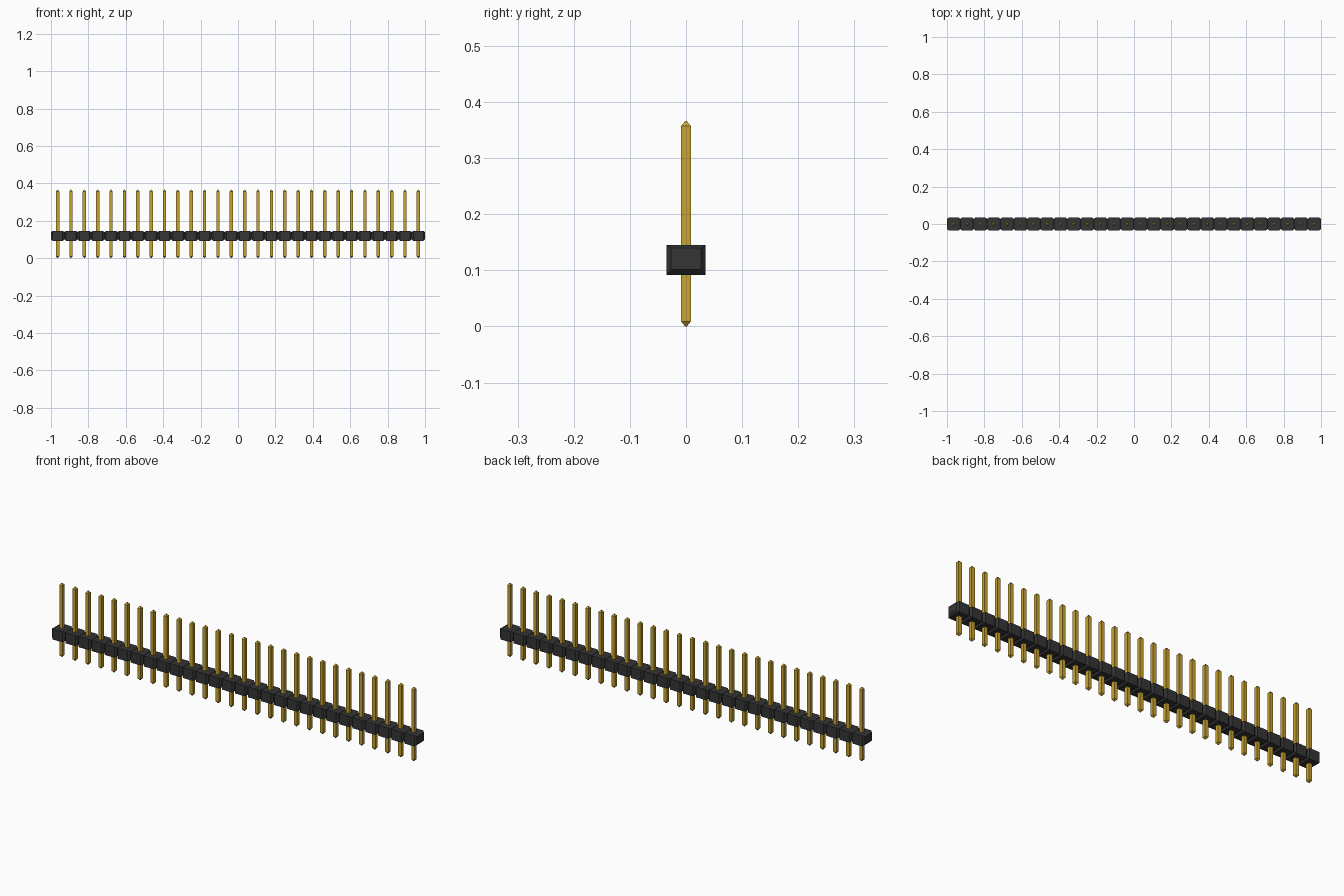
import bpy, bmesh

if "Cube" in bpy.data.objects:
    bpy.data.objects.remove(bpy.data.objects["Cube"], do_unlink=True)

COUNT = 28
PITCH = 2.0 / COUNT


def material(name, rgb):
    m = bpy.data.materials.new(name)
    m.use_nodes = True
    m.diffuse_color = (*rgb, 1)
    m.node_tree.nodes["Principled BSDF"].inputs["Base Color"].default_value = (*rgb, 1)
    return m


def loft(bm, rings):
    """Skin a stack of equal-length point rings and cap both ends."""
    loops = [[bm.verts.new(p) for p in ring] for ring in rings]
    n = len(loops[0])
    for a, b in zip(loops, loops[1:]):
        for i in range(n):
            j = (i + 1) % n
            bm.faces.new((a[i], a[j], b[j], b[i]))
    bm.faces.new(loops[0][::-1])
    bm.faces.new(loops[-1])


def finish(bm, name, mat):
    bmesh.ops.remove_doubles(bm, verts=bm.verts, dist=1e-5)
    bmesh.ops.recalc_face_normals(bm, faces=bm.faces)
    mesh = bpy.data.meshes.new(name)
    bm.to_mesh(mesh)
    bm.free()
    mesh.materials.append(mat)
    obj = bpy.data.objects.new(name, mesh)
    bpy.context.collection.objects.link(obj)


black = material("black plastic", (0.035, 0.035, 0.037))
gold = material("gold plating", (0.58, 0.37, 0.03))


# Housing segment: a block whose ends are bevelled down to a smaller rectangle
def section(x, half_y, z0, z1):
    return [(x, -half_y, z0), (x, half_y, z0), (x, half_y, z1), (x, -half_y, z1)]


# Pin: square rod with pyramidal tips
def square(x, z, h):
    return [(x - h, -h, z), (x + h, -h, z), (x + h, h, z), (x - h, h, z)]


PIN = [(0.0, 0.0015), (0.009, 0.0088), (0.357, 0.0088), (0.366, 0.0015)]

for i in range(COUNT):
    x = (i + 0.5) * PITCH - 1
    h = PITCH / 2
    bm = bmesh.new()
    end, full = (0.027, 0.101, 0.140), (0.035, 0.092, 0.145)
    loft(bm, [section(x - h, *end), section(x - h + 0.009, *full),
              section(x + h - 0.009, *full), section(x + h, *end)])
    finish(bm, f"housing_segment_{i + 1}", black)

    bm = bmesh.new()
    loft(bm, [square(x, z, s) for z, s in PIN])
    finish(bm, f"pin_{i + 1}", gold)
